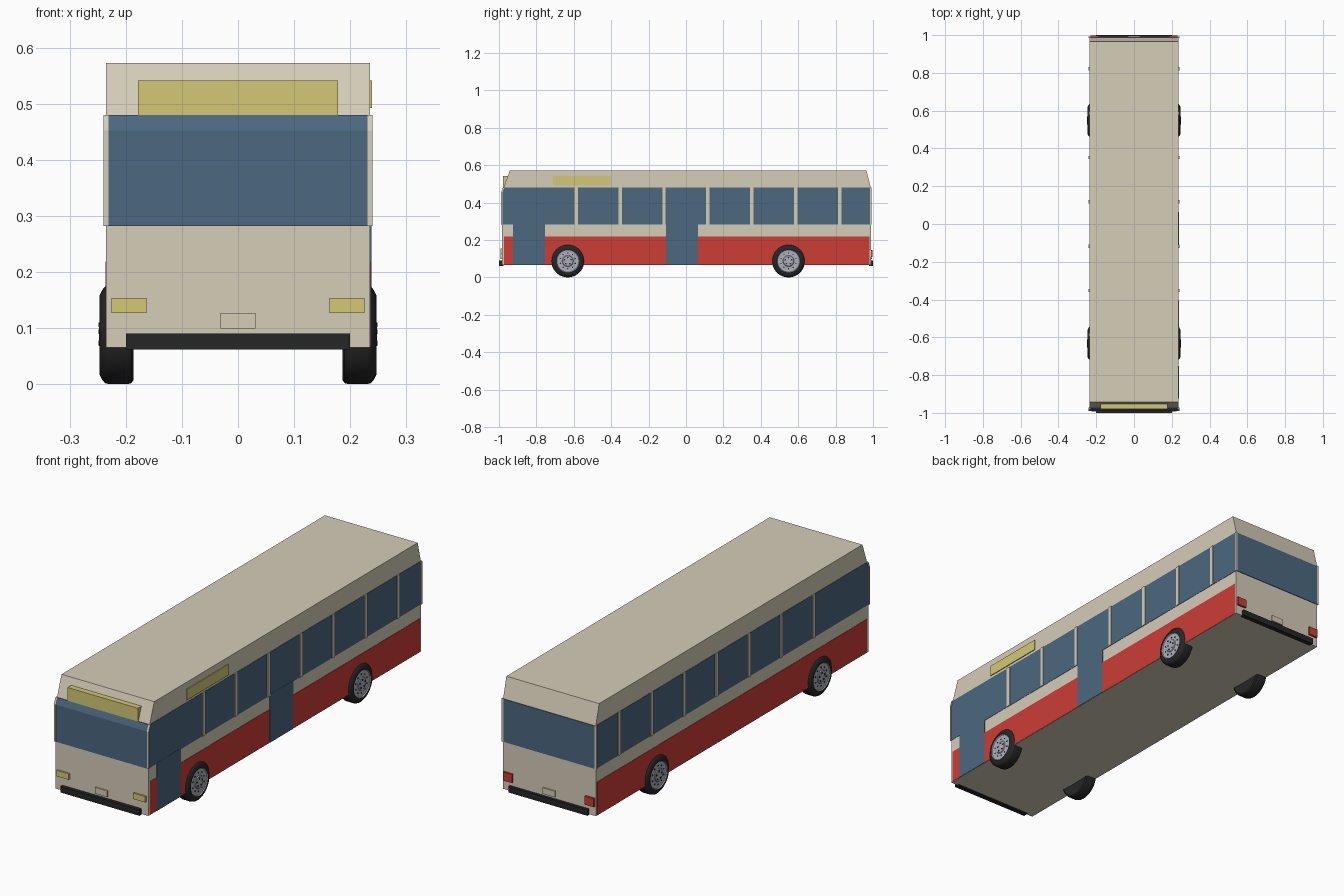
import bpy, bmesh, math
from mathutils import Matrix, Vector

if "Cube" in bpy.data.objects:
    bpy.data.objects.remove(bpy.data.objects["Cube"])


def material(name, rgb):
    m = bpy.data.materials.new(name)
    lin = [((c / 255 + 0.055) / 1.055) ** 2.4 for c in rgb]
    m.diffuse_color = (*lin, 1)
    m.use_nodes = True
    m.node_tree.nodes["Principled BSDF"].inputs["Base Color"].default_value = m.diffuse_color
    return m


CREAM = material("cream paint", (213, 205, 185))
RED = material("red paint", (203, 61, 53))
GLASS = material("blue glass", (76, 104, 127))
YELLOW = material("yellow lamp", (211, 201, 118))
BLACK = material("black rubber", (38, 38, 39))
SILVER = material("silver rim", (172, 176, 186))


def finish(name, bm, mats):
    bmesh.ops.recalc_face_normals(bm, faces=bm.faces[:])
    me = bpy.data.meshes.new(name)
    bm.to_mesh(me)
    bm.free()
    for m in mats:
        me.materials.append(m)
    ob = bpy.data.objects.new(name, me)
    bpy.context.collection.objects.link(ob)
    return ob


def prism(name, pts, x0, x1, mat):
    """Extrude a (y, z) outline from x0 to x1."""
    bm = bmesh.new()
    a = [bm.verts.new((x0, y, z)) for y, z in pts]
    b = [bm.verts.new((x1, y, z)) for y, z in pts]
    bm.faces.new(a)
    bm.faces.new(b)
    n = len(pts)
    for i in range(n):
        j = (i + 1) % n
        bm.faces.new((a[i], a[j], b[j], b[i]))
    return finish(name, bm, [mat])


def box(name, x, y, z, mat):
    return prism(name, [(y[0], z[0]), (y[1], z[0]), (y[1], z[1]), (y[0], z[1])],
                 x[0], x[1], mat)


W = 0.235                      # half width of the body
FRONT, REAR = -0.985, 0.988
SILL, HEAD, KNEE = 0.282, 0.48, 0.452

# Body shell with raked front and rear roof edges
prism("body", [(FRONT, 0.065), (REAR, 0.065), (REAR, HEAD), (0.965, 0.572),
               (-0.942, 0.572), (FRONT, KNEE)], -W, W, CREAM)

# Windscreen wraps over the rake, rear window is flat
prism("windscreen", [(-0.975, SILL), (-0.989, SILL), (-0.989, KNEE),
                     (-0.978, HEAD), (-0.965, HEAD), (-0.975, KNEE)], -0.231, 0.231, GLASS)
box("rear_window", (-0.231, 0.231), (0.98, 0.991), (SILL, HEAD - 0.002), GLASS)

# Side glazing, pillars and red skirt on both sides
PILLARS = [-0.587 + 0.2347 * i for i in range(7)]
for s, side in ((1, "right"), (-1, "left")):
    x_in, x_glass, x_pillar = s * 0.23, s * (W + 0.0015), s * (W + 0.005)
    edges = [None] + PILLARS + [None]
    for i in range(8):
        y0 = -0.982 if i == 0 else edges[i] + 0.009
        y1 = 0.984 if i == 7 else edges[i + 1] - 0.009
        pts = [(y0, SILL), (y1, SILL), (y1, HEAD)]
        pts += [(-0.972, HEAD), (y0, KNEE)] if i == 0 else [(y0, HEAD)]
        prism(f"{side}_window_{i + 1}", pts, x_in, x_glass, GLASS)
    for i, y in enumerate(PILLARS):
        box(f"{side}_pillar_{i + 1}", sorted((x_in, x_pillar)),
            (y - 0.009, y + 0.009), (SILL, HEAD), CREAM)
    prism(f"{side}_front_corner_pillar",
          [(-0.99, SILL), (-0.982, SILL), (-0.982, KNEE), (-0.971, HEAD),
           (-0.979, HEAD), (-0.99, KNEE)], s * 0.231, x_pillar, CREAM)
    box(f"{side}_rear_corner_pillar", sorted((s * 0.231, x_pillar)),
        (0.984, 0.992), (SILL, HEAD), CREAM)
    box(f"{side}_skirt", sorted((x_in, x_glass)), (-0.974, 0.98), (0.066, 0.219), RED)

# Doors and route sign on the right side only
for name, y in (("front_door", (-0.925, -0.753)), ("middle_door", (-0.108, 0.064))):
    box(name, (0.23, W + 0.0025), y, (0.066, SILL + 0.004), GLASS)
box("side_sign", (0.23, W + 0.004), (-0.71, -0.405), (0.492, 0.541), YELLOW)

# Front sign box
box("front_sign", (-0.178, 0.178), (-0.979, -0.945), (HEAD, 0.541), YELLOW)

# Bumpers, number plates and lamps
for end, s, y in (("front", -1, FRONT), ("rear", 1, REAR)):
    box(f"{end}_bumper", (-0.2, 0.2), sorted((y - s * 0.01, s)), (0.062, 0.09), BLACK)
    box(f"{end}_plate", (-0.031, 0.031), sorted((y - s * 0.01, y + s * 0.006)),
        (0.099, 0.127), CREAM)
for s, side in ((1, "right"), (-1, "left")):
    box(f"{side}_headlight", sorted((s * 0.163, s * 0.225)),
        (-0.993, -0.97), (0.127, 0.154), YELLOW)
    box(f"{side}_tail_light", sorted((s * 0.184, s * 0.23)),
        (0.97, 0.997), (0.108, 0.147), RED)

# Wheels: lathed tyre and rim, (radius, x) profile
PROFILE = [(0.0, 0.190), (0.060, 0.188), (0.080, 0.186), (0.086, 0.190), (0.088, 0.197),
           (0.088, 0.230), (0.086, 0.237), (0.080, 0.242), (0.070, 0.247), (0.062, 0.247),
           (0.059, 0.243), (0.050, 0.241), (0.030, 0.244), (0.027, 0.247), (0.0, 0.248)]
RIM_START = 9                  # profile segment where the rim begins
SEG = 40


def wheel(name, s, y):
    bm = bmesh.new()
    rings = []
    for r, x in PROFILE:
        if r == 0:
            rings.append([bm.verts.new((s * x, y, 0.088))] * SEG)
        else:
            rings.append([bm.verts.new((s * x, y + r * math.cos(a), 0.088 + r * math.sin(a)))
                          for a in (2 * math.pi * k / SEG for k in range(SEG))])
    for i in range(len(rings) - 1):
        for k in range(SEG):
            j = (k + 1) % SEG
            loop = [rings[i][k], rings[i][j], rings[i + 1][j], rings[i + 1][k]]
            f = bm.faces.new(list(dict.fromkeys(loop)))
            f.material_index = 1 if i >= RIM_START else 0
            f.smooth = True
    ob = finish(name, bm, [BLACK, SILVER])
    bpy.context.view_layer.objects.active = ob
    ob.select_set(True)
    bpy.ops.object.shade_smooth_by_angle(angle=math.radians(35))
    ob.select_set(False)
    # Dark lug holes and vents on the rim
    bm = bmesh.new()
    turn = Matrix.Rotation(math.pi / 2, 4, 'Y')
    for count, dist, rad, x in ((5, 0.018, 0.0045, 0.2472), (10, 0.042, 0.0035, 0.2422)):
        for k in range(count):
            a = math.pi / 2 + 2 * math.pi * k / count
            pos = Vector((s * x, y + dist * math.cos(a), 0.088 + dist * math.sin(a)))
            bmesh.ops.create_cone(bm, cap_ends=True, segments=10, radius1=rad, radius2=rad,
                                  depth=0.003, matrix=Matrix.Translation(pos) @ turn)
    finish(name + "_holes", bm, [BLACK])


for s, side in ((1, "right"), (-1, "left")):
    wheel(f"{side}_front_wheel", s, -0.632)
    wheel(f"{side}_rear_wheel", s, 0.548)
